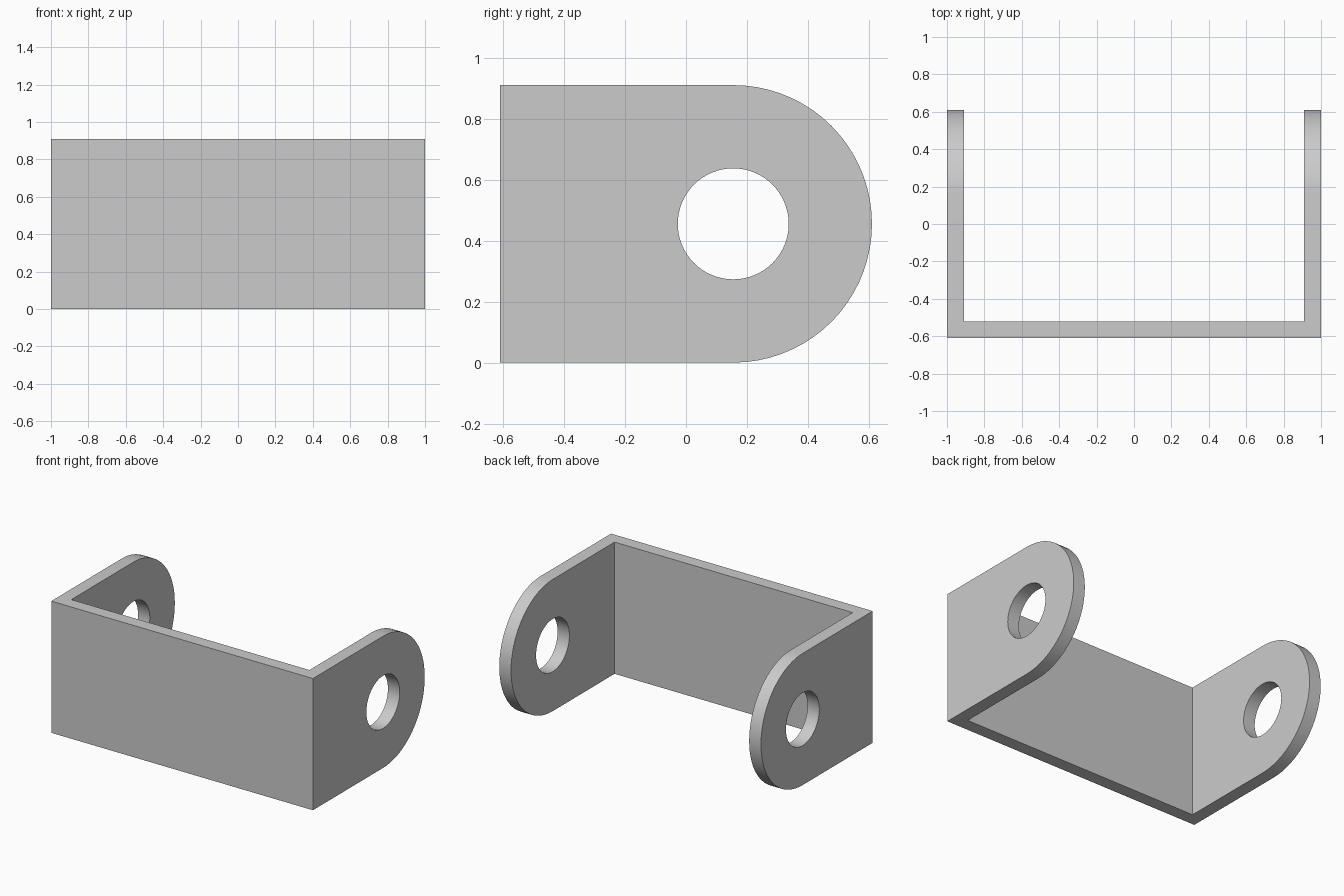
import bpy
import bmesh
from math import pi, sin, cos, radians
from mathutils import Matrix

default = bpy.data.objects.get("Cube")
if default:
    bpy.data.objects.remove(default, do_unlink=True)

HALF_WIDTH = 1.0
HALF_DEPTH = 0.61
RADIUS = 0.455            # rounded ends of the side plates
HOLE_RADIUS = 0.182
WALL = 0.09
PIVOT_Y = HALF_DEPTH - RADIUS

# Plain grey metal
grey = bpy.data.materials.new("grey metal")
grey.use_nodes = True
colour = (0.6, 0.6, 0.6, 1.0)
grey.diffuse_color = colour
grey.node_tree.nodes["Principled BSDF"].inputs["Base Color"].default_value = colour


def make_object(name, bm):
    bmesh.ops.recalc_face_normals(bm, faces=bm.faces)
    mesh = bpy.data.meshes.new(name)
    bm.to_mesh(mesh)
    bm.free()
    mesh.materials.append(grey)
    obj = bpy.data.objects.new(name, mesh)
    bpy.context.collection.objects.link(obj)
    return obj


def extrude_profile(name, points, half_length):
    """Extrude a (y, z) outline along x, centred on x = 0."""
    bm = bmesh.new()
    face = bm.faces.new([bm.verts.new((-half_length, y, z)) for y, z in points])
    moved = bmesh.ops.extrude_face_region(bm, geom=[face])["geom"]
    verts = [v for v in moved if isinstance(v, bmesh.types.BMVert)]
    bmesh.ops.translate(bm, verts=verts, vec=(2 * half_length, 0, 0))
    return make_object(name, bm)


def arc(radius, start, end, steps):
    return [(PIVOT_Y + radius * cos(start + (end - start) * i / steps),
             RADIUS + radius * sin(start + (end - start) * i / steps))
            for i in range(steps + 1)]


# Solid body with the rounded side outline
outline = [(-HALF_DEPTH, 2 * RADIUS), (-HALF_DEPTH, 0)] + arc(RADIUS, -pi / 2, pi / 2, 36)
bracket = extrude_profile("bracket", outline, HALF_WIDTH)

# Open space between the side plates, behind the front wall
bm = bmesh.new()
bmesh.ops.create_cube(bm, size=1, matrix=Matrix.Translation((0, WALL, RADIUS))
                      @ Matrix.Diagonal((2 * (HALF_WIDTH - WALL), 2 * HALF_DEPTH, 2, 1)))
for v in bm.verts:
    if v.co.y > 0:
        v.co.y += WALL
inner_space = make_object("inner_space_cutter", bm)

# Pivot holes through both side plates
pivot_hole = extrude_profile("pivot_hole_cutter",
                             arc(HOLE_RADIUS, 0, 2 * pi, 64)[:-1], HALF_WIDTH + WALL)

bpy.ops.object.select_all(action='DESELECT')
bpy.context.view_layer.objects.active = bracket
bracket.select_set(True)
for cutter in (inner_space, pivot_hole):
    cutter.hide_render = True
    cut = bracket.modifiers.new(cutter.name, 'BOOLEAN')
    cut.operation = 'DIFFERENCE'
    cut.solver = 'EXACT'
    cut.object = cutter
    bpy.ops.object.modifier_apply(modifier=cut.name)
    bpy.data.objects.remove(cutter, do_unlink=True)

# Smooth round edges, crisp corners
bpy.ops.object.shade_smooth_by_angle(angle=radians(30))
